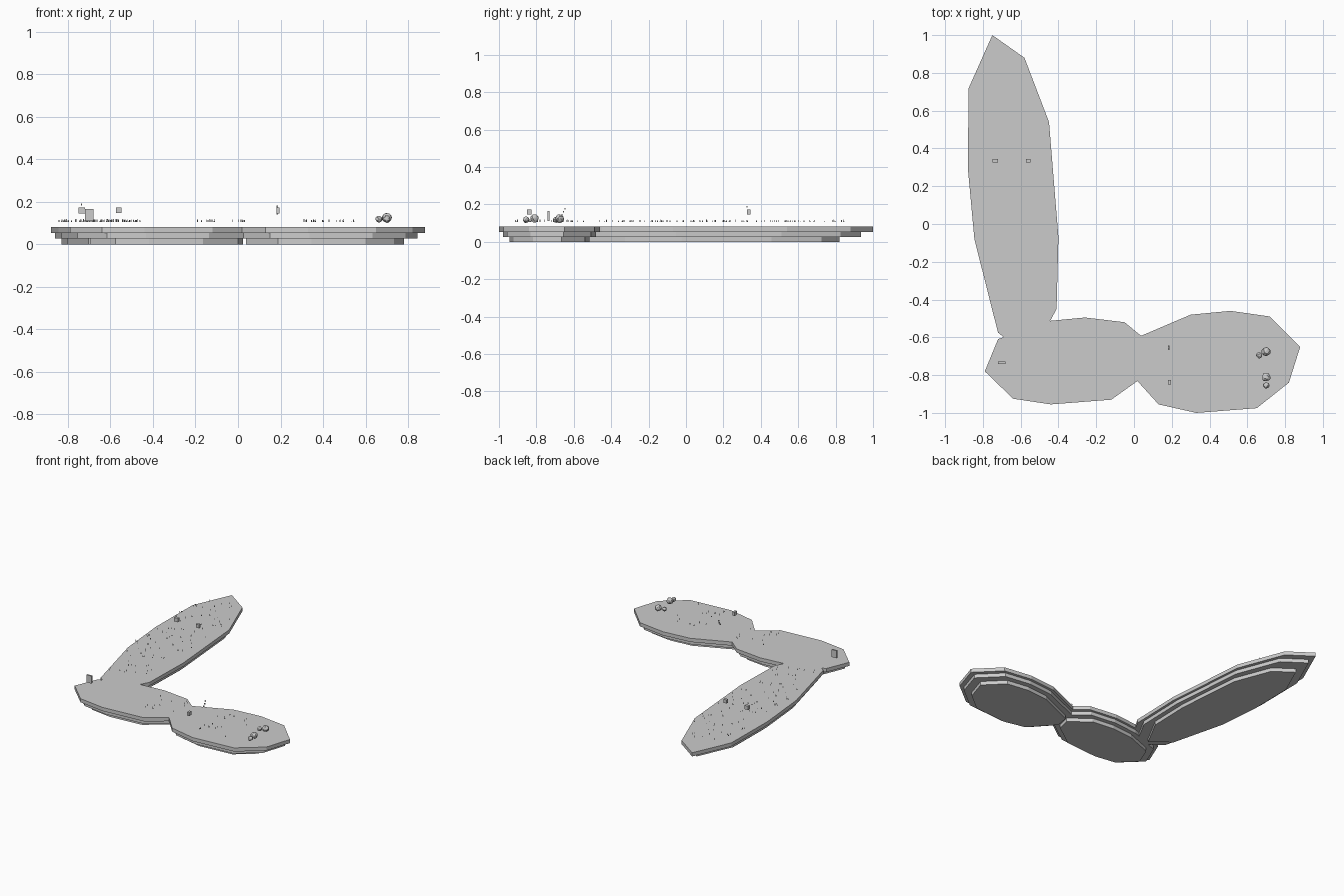
import bpy, bmesh, random
from mathutils import Vector, Matrix
from mathutils.geometry import intersect_point_tri_2d

random.seed(7)
cube = bpy.data.objects.get("Cube")
if cube:
    bpy.data.objects.remove(cube, do_unlink=True)

stone = bpy.data.materials.new("stone_grey")
stone.use_nodes = True
GREY = (0.6, 0.6, 0.6, 1)
stone.diffuse_color = GREY
stone.node_tree.nodes["Principled BSDF"].inputs["Base Color"].default_value = GREY


def finish(bm, name):
    bmesh.ops.recalc_face_normals(bm, faces=bm.faces)
    mesh = bpy.data.meshes.new(name)
    bm.to_mesh(mesh)
    bm.free()
    mesh.materials.append(stone)
    obj = bpy.data.objects.new(name, mesh)
    bpy.context.collection.objects.link(obj)
    return obj


def centre_of(outline):
    xs, ys = zip(*outline)
    return Vector(((min(xs) + max(xs)) / 2, (min(ys) + max(ys)) / 2))


def slab(name, outline, scale, z0, z1):
    """Flat ten-sided slab, shrunk about the middle of its outline."""
    c = centre_of(outline)
    bm = bmesh.new()
    points = [c + (Vector(p) - c) * scale for p in outline]
    face = bm.faces.new([bm.verts.new((p.x, p.y, z0)) for p in points])
    new = bmesh.ops.extrude_face_region(bm, geom=[face], use_keep_orig=True)
    verts = [v for v in new["geom"] if isinstance(v, bmesh.types.BMVert)]
    bmesh.ops.translate(bm, vec=(0, 0, z1 - z0), verts=verts)
    finish(bm, name)


def box(name, centre, size):
    bm = bmesh.new()
    bmesh.ops.create_cube(bm, size=1, matrix=Matrix.Translation(centre) @ Matrix.Diagonal((*size, 1)))
    finish(bm, name)


def inside(point, outline):
    c = centre_of(outline)
    return any(intersect_point_tri_2d(point, c, Vector(a), Vector(b))
               for a, b in zip(outline, outline[1:] + outline[:1]))


def grass(name, outline, count, x_range, y_range):
    """Tiny upright blades scattered over part of an island."""
    bm = bmesh.new()
    c = centre_of(outline)
    while count:
        p = Vector((random.uniform(*x_range), random.uniform(*y_range)))
        if not inside(c + (p - c) * 1.08, outline):
            continue
        turn = Matrix.Rotation(random.uniform(0, 3.14), 4, "Z")
        half, tall = random.uniform(0.002, 0.004), random.uniform(0.009, 0.014)
        corners = [(-half, 0, 0), (half, 0, 0), (half * 0.6, 0, tall), (-half * 0.6, 0, tall)]
        bm.faces.new([bm.verts.new(turn @ Vector(q) + Vector((p.x, p.y, 0.105))) for q in corners])
        count -= 1
    finish(bm, name)


# Island outlines
long_island = [(-.75, 1), (-.58, .88), (-.45, .54), (-.40, -.07), (-.41, -.45),
               (-.55, -.71), (-.72, -.575), (-.845, -.08), (-.88, .3), (-.875, .72)]
middle_island = [(-.05, -.52), (-.26, -.495), (-.47, -.515), (-.72, -.61), (-.79, -.78),
                 (-.64, -.925), (-.44, -.955), (-.12, -.93), (.09, -.78), (.12, -.66)]
end_island = [(.30, -.48), (.51, -.46), (.72, -.49), (.88, -.65), (.82, -.84),
              (.65, -.975), (.33, -1), (.13, -.955), (-.06, -.745), (-.04, -.625)]
islands = {"long_island": long_island, "middle_island": middle_island, "end_island": end_island}

# Stepped layers
for name, outline in islands.items():
    slab(name + "_base", outline, 0.79, 0, 0.027)
    slab(name + "_middle_layer", outline, 0.925, 0.027, 0.054)
    slab(name + "_top_layer", outline, 1, 0.054, 0.081)

# Grass
grass("long_island_grass", long_island, 110, (-.87, -.46), (-.55, .93))
grass("middle_island_grass", middle_island, 18, (-.2, .04), (-.85, -.57))
grass("end_island_grass", end_island, 20, (.31, .56), (-.92, -.6))

# Hovering lanterns and signs
box("left_lantern", (-.56, .335, .16), (.026, .02, .026))
box("right_lantern", (-.735, .335, .16), (.03, .02, .028))
box("end_lantern", (.188, -.838, .16), (.016, .026, .028))
box("sign_board", (-.70, -.735, .138), (.04, .012, .055))
box("lantern_spark", (-.737, .327, .188), (.005, .005, .009))
for i, z in enumerate((.145, .16, .178)):
    box(f"end_spark_{i}", (.185, -.655 + .008 * (i - 1), z), (.008, .007, .008))

# Boulders
for i, (x, y, r) in enumerate([(.70, -.675, .023), (.663, -.695, .016),
                               (.70, -.81, .023), (.70, -.855, .017)]):
    bm = bmesh.new()
    bmesh.ops.create_icosphere(bm, subdivisions=2, radius=r,
                               matrix=Matrix.Translation((x, y, .105 + r * 0.85)))
    for v in bm.verts:
        v.co += Vector([random.uniform(-.1, .1) * r for _ in range(3)])
    finish(bm, f"boulder_{i}")
